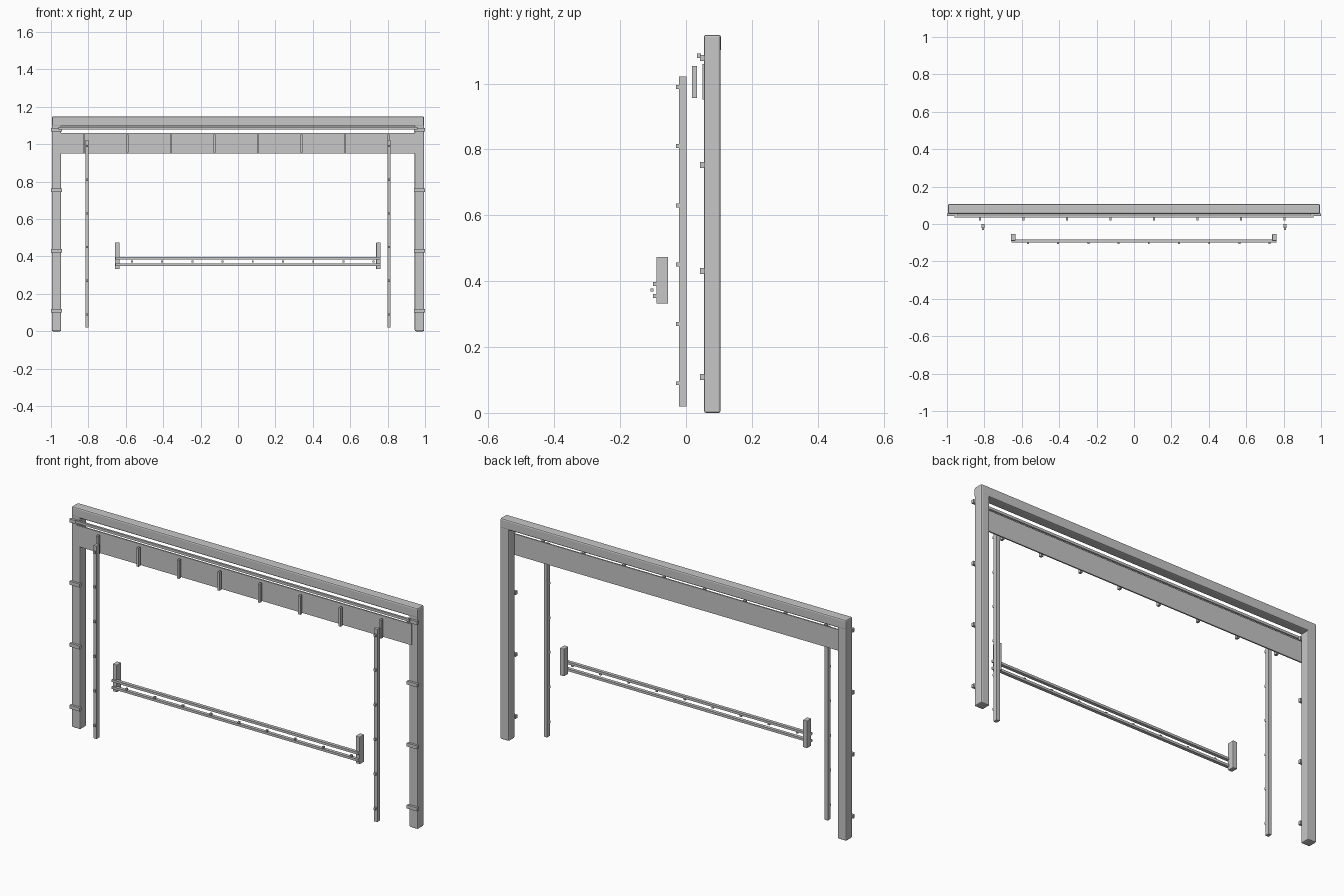
import bpy

old = bpy.data.objects.get("Cube")
if old:
    bpy.data.objects.remove(old, do_unlink=True)

grey = bpy.data.materials.new("light grey")
grey.use_nodes = True
colour = (0.57, 0.57, 0.57, 1)
grey.diffuse_color = colour
grey.node_tree.nodes["Principled BSDF"].inputs["Base Color"].default_value = colour


def box(name, x, y, z, bevel=0.0):
    """Box from (min, max) ranges on each axis, with optional chamfer."""
    bpy.ops.mesh.primitive_cube_add(size=1, location=[(a + b) / 2 for a, b in (x, y, z)])
    ob = bpy.context.object
    ob.name = name
    ob.scale = [b - a for a, b in (x, y, z)]
    bpy.ops.object.transform_apply(location=False, rotation=False, scale=True)
    ob.data.materials.append(grey)
    if bevel:
        mod = ob.modifiers.new("chamfer", 'BEVEL')
        mod.width = bevel
        mod.segments = 2
    return ob


def around(c, half):
    return (c - half, c + half)


# Main frame: lintel, fascia board and rod
box("lintel", (-0.995, 0.995), (0.054, 0.106), (1.096, 1.148), 0.007)
box("fascia", (-0.963, 0.963), (0.05, 0.057), (0.951, 1.06))
box("curtain_rod", (-0.96, 0.96), (0.034, 0.045), (1.078, 1.091))

# Posts with straps, and slim poles with pegs, on both sides
for side, s in (("left", 1), ("right", -1)):
    box(side + "_post", around(s * 0.97, 0.025), (0.055, 0.105), (0, 1.12), 0.006)
    for z in (0.109, 0.431, 0.753, 1.077):
        box(side + "_strap", around(s * 0.97, 0.03), (0.043, 0.057), around(z, 0.009))
    box(side + "_pole", around(s * 0.807, 0.009), (-0.022, 0.001), (0.02, 1.022))
    for i in range(6):
        box(side + "_pole_peg", around(s * 0.807, 0.006), (-0.031, -0.021),
            around(0.09 + 0.18 * i, 0.006))

# Upright battens in front of the fascia
for i in range(8):
    box("fascia_batten", around(-0.823 + 0.2325 * i, 0.006), (0.018, 0.034), (0.956, 1.053))

# Low rail: end blocks, two bars and a row of pegs
for name, x in (("right", -0.646), ("left", 0.751)):
    box(name + "_rail_block", around(x, 0.012), (-0.09, -0.054), (0.332, 0.474), 0.002)
for name, z in (("upper", 0.391), ("lower", 0.355)):
    box(name + "_rail_bar", (-0.656, 0.761), (-0.1, -0.083), around(z, 0.006))
for i in range(9):
    box("rail_peg", around(-0.567 + 0.1615 * i, 0.005), (-0.108, -0.099), around(0.373, 0.005))
